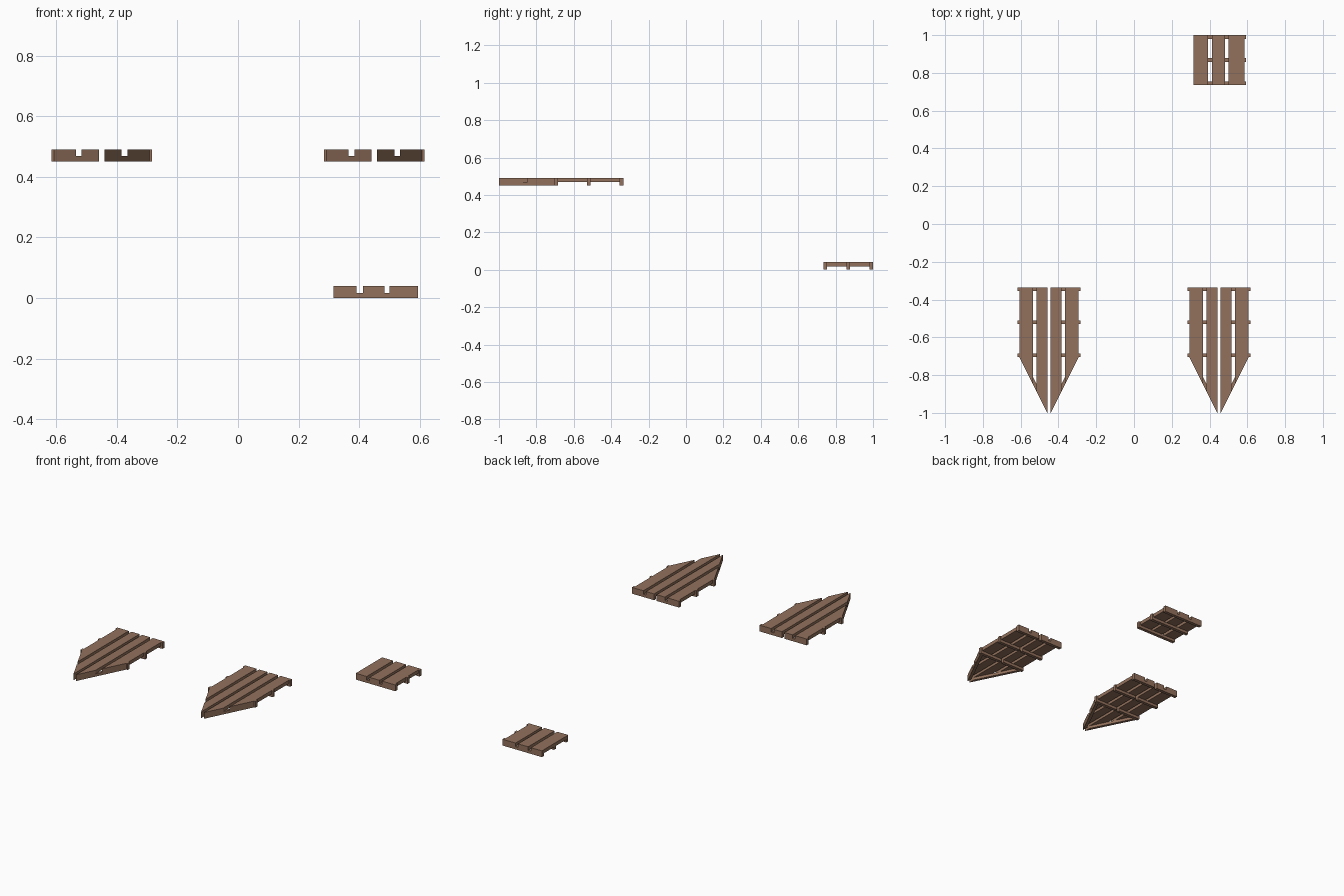
import bpy, bmesh

if "Cube" in bpy.data.objects:
    bpy.data.objects.remove(bpy.data.objects["Cube"])

wood = bpy.data.materials.new("brown wood")
wood.diffuse_color = (0.29, 0.165, 0.107, 1)
wood.use_nodes = True
wood.node_tree.nodes["Principled BSDF"].inputs["Base Color"].default_value = wood.diffuse_color


def prism(bm, pts, z0, z1):
    """Extrude a flat outline between two heights."""
    verts = [bm.verts.new((x, y, z0)) for x, y in pts]
    face = bm.faces.new(verts)
    up = bmesh.ops.extrude_face_region(bm, geom=[face])["geom"]
    for v in up:
        if isinstance(v, bmesh.types.BMVert):
            v.co.z = z1


def box(bm, x0, x1, y0, y1, z0, z1):
    prism(bm, [(x0, y0), (x1, y0), (x1, y1), (x0, y1)], z0, z1)


def finish(bm, name):
    bmesh.ops.recalc_face_normals(bm, faces=bm.faces)
    mesh = bpy.data.meshes.new(name)
    bm.to_mesh(mesh)
    bm.free()
    mesh.materials.append(wood)
    bpy.context.collection.objects.link(bpy.data.objects.new(name, mesh))


LIFT = 0.0175   # top of the cross battens
TOP = 0.04      # top of the planks

# square pallet: three planks on three battens with raised right ends
bm = bmesh.new()
for x0, x1 in [(0.315, 0.392), (0.412, 0.483), (0.501, 0.584)]:
    box(bm, x0, x1, 0.735, 1.0, LIFT, TOP)
finish(bm, "square_planks")
bm = bmesh.new()
for y in (0.735, 0.858, 0.98):
    box(bm, 0.315, 0.594, y, y + 0.02, 0, LIFT)
    box(bm, 0.584, 0.594, y, y + 0.02, LIFT, TOP)
finish(bm, "square_battens")

# pointed decks: two mirrored halves each
BASE = 0.451
INNER, OUTER, END = 0.009, 0.157, 0.166


def edge(u):
    """Slanted front edge of the pointed deck."""
    return -1 + (u - INNER) * 1.99


for side, cx in (("left", -0.45), ("right", 0.45)):
    planks, battens, rims = bmesh.new(), bmesh.new(), bmesh.new()
    for s in (-1, 1):
        for u0, u1 in [(INNER, 0.066), (0.085, OUTER)]:
            prism(planks, [(cx + s * u0, edge(u0)), (cx + s * u1, edge(u1)),
                           (cx + s * u1, -0.335), (cx + s * u0, -0.335)],
                  BASE + LIFT, BASE + TOP)
        for y in (-0.355, -0.53, -0.705):
            box(battens, cx + s * INNER, cx + s * END, y, y + 0.02, BASE, BASE + LIFT)
            box(battens, cx + s * OUTER, cx + s * END, y, y + 0.02, BASE + LIFT, BASE + TOP)
        # slanted batten under the point
        prism(rims, [(cx + s * u, y) for u, y in
                     [(INNER, -1), (0.157, -0.705), (0.137, -0.705), (INNER, -0.96)]],
              BASE, BASE + LIFT)
    finish(planks, side + "_pointed_planks")
    finish(battens, side + "_pointed_battens")
    finish(rims, side + "_slanted_battens")
